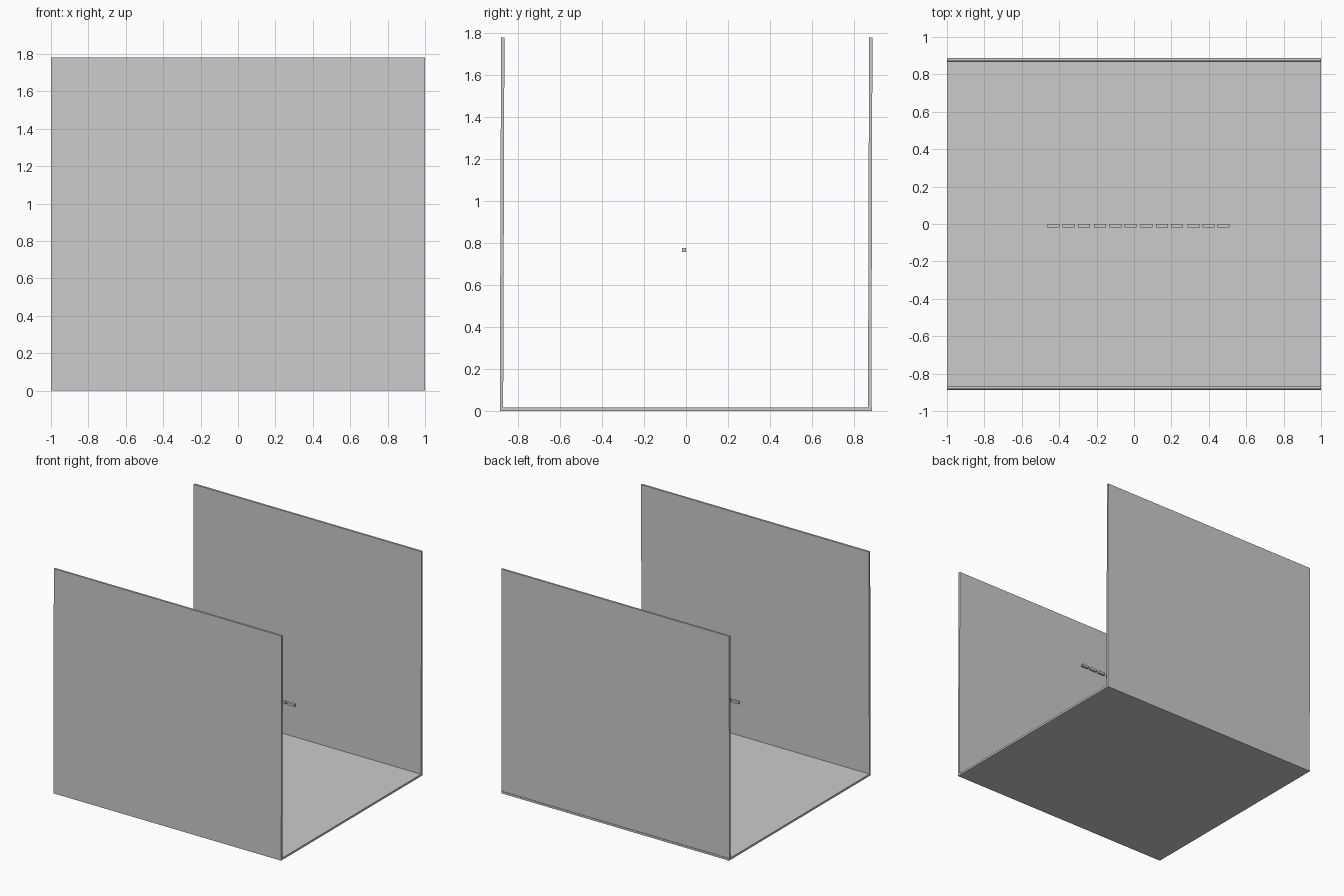
import bpy, bmesh

if "Cube" in bpy.data.objects:
    bpy.data.objects.remove(bpy.data.objects["Cube"])

def box(name, x, y, z, lean=0.0):
    """Box from (min, max) ranges; lean shifts the top along y."""
    bm = bmesh.new()
    bmesh.ops.create_cube(bm, size=1)
    for v in bm.verts:
        top = v.co.z > 0
        v.co = (x[v.co.x > 0],
                y[v.co.y > 0] + (lean if top else 0),
                z[top])
    mesh = bpy.data.meshes.new(name)
    bm.to_mesh(mesh)
    bm.free()
    obj = bpy.data.objects.new(name, mesh)
    bpy.context.collection.objects.link(obj)
    return obj

T = 0.016  # panel thickness

# Floor panel
box("floor_panel", (-1, 1), (-0.887, 0.887), (0, T))

# Front and back walls, both leaning very slightly towards +y
box("front_wall", (-1, 1), (-0.887, -0.887 + T), (T, 1.78), lean=0.006)
box("back_wall", (-1, 1), (0.867, 0.867 + T), (T, 1.78), lean=0.005)

# Floating row of small bars: four groups of three
for group in range(4):
    for i in range(3):
        x0 = -0.462 + group * 0.249 + i * 0.081
        box(f"small_bar_{group * 3 + i + 1}", (x0, x0 + 0.064),
            (-0.02, 0.0), (0.757, 0.777))
